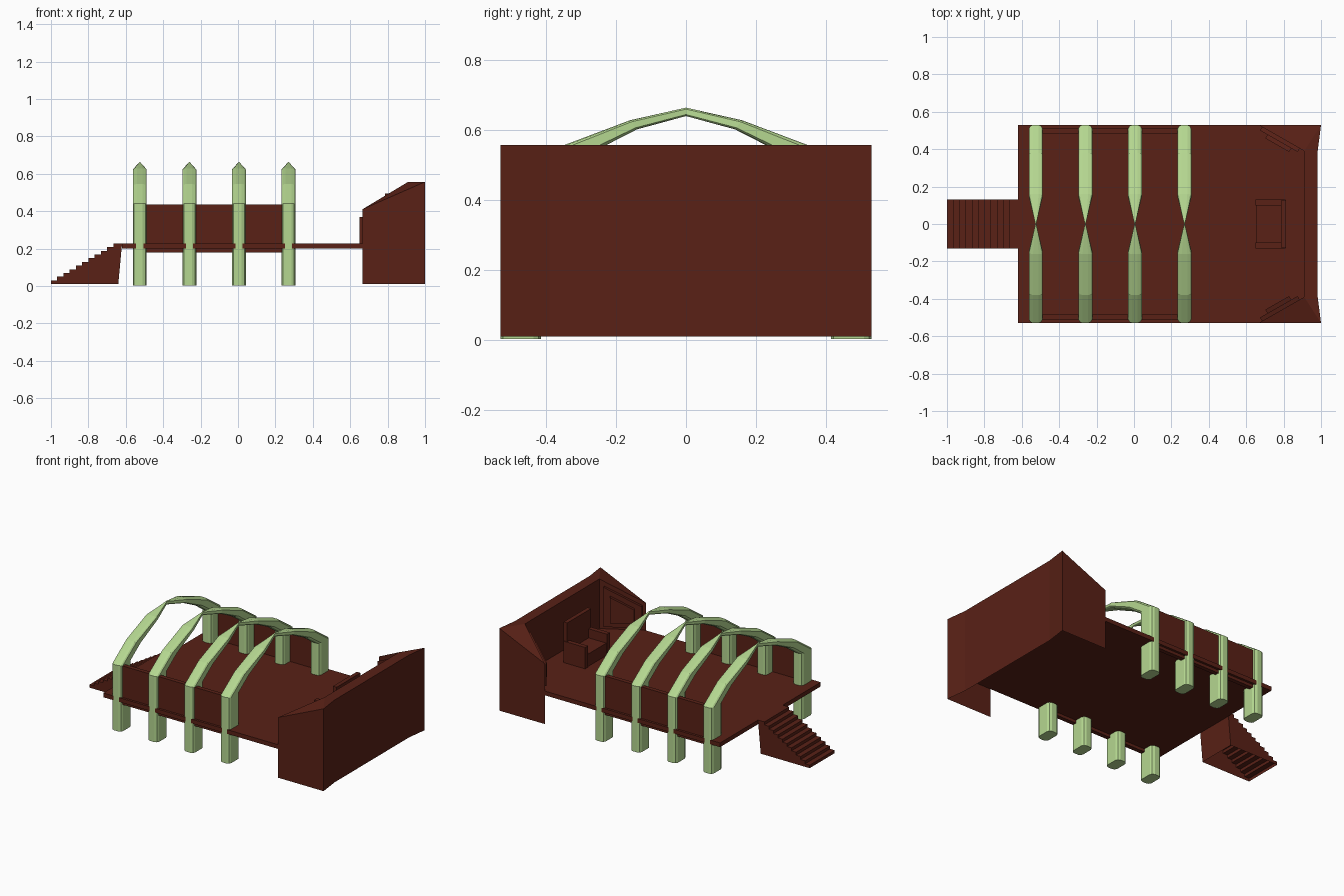
import bpy, bmesh
from mathutils import Vector

if "Cube" in bpy.data.objects:
    bpy.data.objects.remove(bpy.data.objects["Cube"])


def material(name, rgb):
    m = bpy.data.materials.new(name)
    m.diffuse_color = (*rgb, 1)
    m.use_nodes = True
    m.node_tree.nodes["Principled BSDF"].inputs["Base Color"].default_value = m.diffuse_color
    return m


BROWN = material("brown", (0.1, 0.015, 0.008))
GREEN = material("green", (0.46, 0.68, 0.28))


def finish(name, bm, mat):
    bmesh.ops.recalc_face_normals(bm, faces=bm.faces)
    me = bpy.data.meshes.new(name)
    bm.to_mesh(me)
    bm.free()
    me.materials.append(mat)
    ob = bpy.data.objects.new(name, me)
    bpy.context.collection.objects.link(ob)
    return ob


def box(name, x0, x1, y0, y1, z0, z1, mat=BROWN):
    bm = bmesh.new()
    bmesh.ops.create_cube(bm, size=1)
    for v in bm.verts:
        v.co = (x0 if v.co.x < 0 else x1, y0 if v.co.y < 0 else y1, z0 if v.co.z < 0 else z1)
    return finish(name, bm, mat)


def loft(name, rings, mat, caps=(True, True)):
    bm = bmesh.new()
    loops = [[bm.verts.new(p) for p in r] for r in rings]
    for a, b in zip(loops, loops[1:]):
        for i in range(len(a)):
            j = (i + 1) % len(a)
            bm.faces.new((a[i], a[j], b[j], b[i]))
    for cap, loop in zip(caps, (loops[0], loops[-1])):
        if cap:
            bm.faces.new(loop)
    return finish(name, bm, mat)


# Deck
box("deck", -0.62, 0.978, -0.528, 0.528, 0.2, 0.228)

# Stairs: stepped side profile, hollow underneath
outline = [(-1, 0.01)]
for i in range(11):
    x, z = -1 + i / 30, 0.03 + 0.0198 * i
    outline += [(x, z), (x + 1 / 30, z)]
outline[-1] = (-0.62, 0.228)
outline.append((-0.64, 0.01))
bm = bmesh.new()
sides = [[bm.verts.new((x, y, z)) for x, z in outline] for y in (-0.13, 0.13)]
for s in sides:
    bm.faces.new(s)
for i in range(len(outline) - 1):
    bm.faces.new((sides[0][i], sides[0][i + 1], sides[1][i + 1], sides[1][i]))
finish("stairs", bm, BROWN)

# Arches: rounded section carried up the post and over to the pinched crown
half = [(0.015, 1), (0.03, 0.94), (0.037, 0.82), (0.037, 0.18), (0.03, 0.06), (0.015, 0)]
section = half + [(-u, v) for u, v in reversed(half)]
# inner y, inner z, outer y, outer z, width factor
stations = [(0.415, 0.003, 0.53, 0.003, 1), (0.415, 0.44, 0.53, 0.44, 1),
            (0.31, 0.515, 0.38, 0.545, 1), (0.14, 0.602, 0.16, 0.628, 1)]
path = stations + [(0, 0.64, 0, 0.664, 0.06)]
path += [(-a, b, -c, d, w) for a, b, c, d, w in reversed(stations)]
for n, cx in enumerate((-0.525, -0.26, 0.005, 0.27)):
    rings = [[(cx + u * w, a + (c - a) * v, b + (d - b) * v) for u, v in section]
             for a, b, c, d, w in path]
    loft(f"arch_{n + 1}", rings, GREEN)

# Side railing panels
for side, s in (("front", -1), ("back", 1)):
    y = sorted((s * 0.485, s * 0.513))
    box(f"{side}_railing", -0.525, 0.27, *y, 0.18, 0.437)

# End wall: straight outside, splayed inside, sloping top, open below the deck
outer = [(0.665, 0.53, 0.41), (1, 0.53, 0.557), (0.982, 0.39, 0.557),
         (0.982, -0.39, 0.557), (1, -0.53, 0.557), (0.665, -0.53, 0.41)]
inner = [(0.91, 0.39, 0.557), (0.91, -0.39, 0.557)]
bm = bmesh.new()
ot = [bm.verts.new(p) for p in outer]
ob_ = [bm.verts.new((x, y, 0.01)) for x, y, z in outer]
it = [bm.verts.new(p) for p in inner]
ib = [bm.verts.new((x, y, 0.21)) for x, y, z in inner]
eb = [bm.verts.new((x, y, 0.21)) for x, y, z in (outer[0], outer[5])]
for i in range(5):
    bm.faces.new((ot[i], ot[i + 1], ob_[i + 1], ob_[i]))
for f in ((ot[0], it[0], ib[0], eb[0]), (it[0], it[1], ib[1], ib[0]), (it[1], ot[5], eb[1], ib[1]),
          (ot[0], ot[1], it[0]), (ot[1], ot[2], it[0]), (ot[2], ot[3], it[1], it[0]),
          (ot[3], ot[4], it[1]), (ot[4], ot[5], it[1])):
    bm.faces.new(f)
finish("end_wall", bm, BROWN)

# Stepped panels on the splayed walls, tops following the wall slope
for side, s in (("front", -1), ("back", 1)):
    start, run = Vector((0.665, s * 0.53, 0)), Vector((0.245, -s * 0.14, 0))
    normal = Vector((-0.496, -s * 0.868, 0))
    for n, (t0, t1, z0, drop, depth) in enumerate(((0.08, 0.9, 0.25, 0.03, 0.022),
                                                   (0.24, 0.76, 0.285, 0.065, 0.044))):
        def quad(off):
            a, b = start + run * t0 + normal * off, start + run * t1 + normal * off
            top = [0.41 + 0.147 * t - drop for t in (t0, t1)]
            return [(a.x, a.y, z0), (b.x, b.y, z0), (b.x, b.y, top[1]), (a.x, a.y, top[0])]
        loft(f"{side}_wall_panel_{n + 1}", [quad(-0.002), quad(depth)], BROWN)

# Armchair
box("chair_seat", 0.655, 0.79, -0.1, 0.1, 0.225, 0.31)
box("chair_back", 0.785, 0.812, -0.125, 0.125, 0.225, 0.495)
for side, y0 in (("front", -0.13), ("back", 0.1)):
    box(f"chair_{side}_arm", 0.65, 0.81, y0, y0 + 0.03, 0.225, 0.37)
